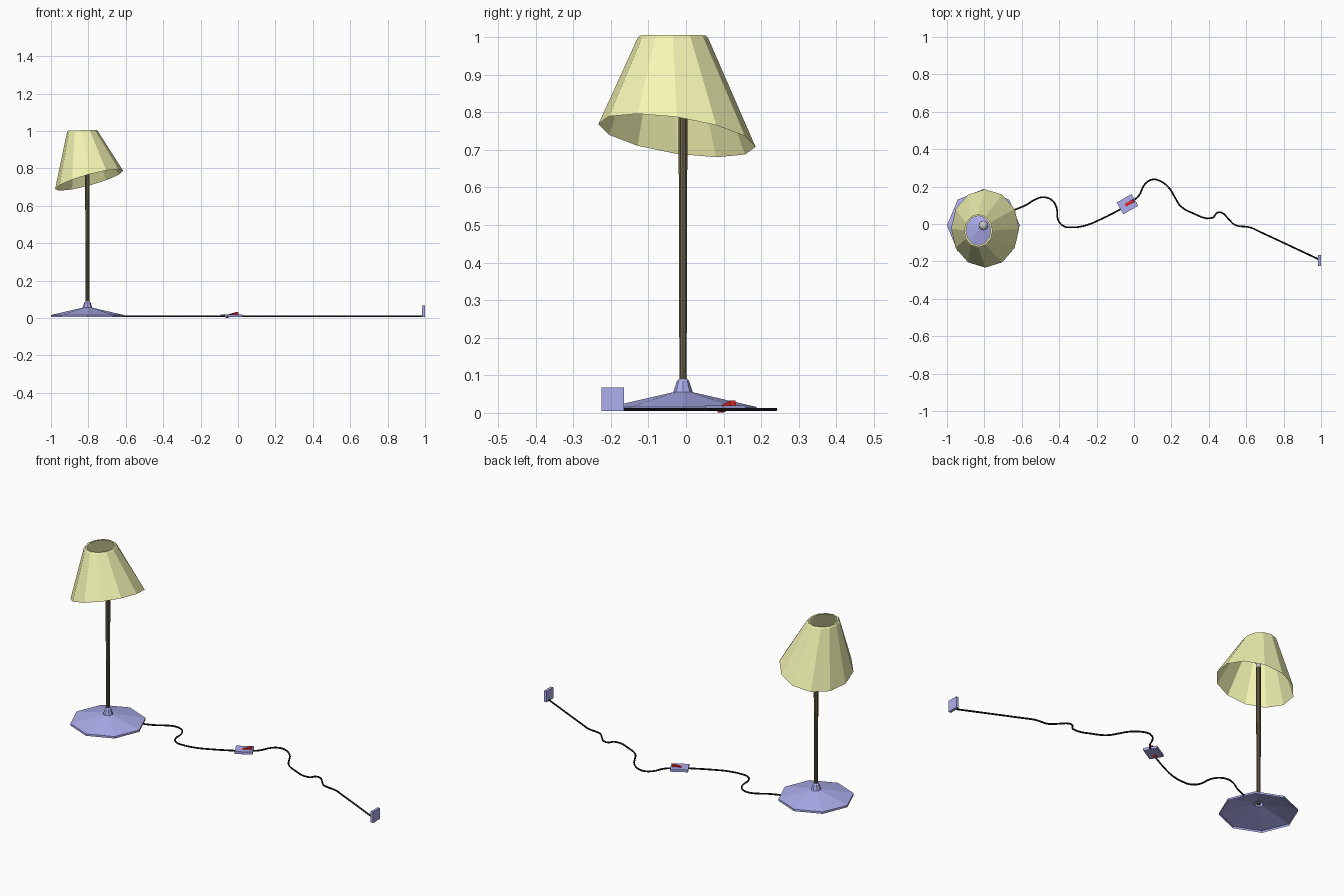
import bpy, bmesh
from math import sin, cos, pi, radians
from mathutils import Matrix, Vector

if "Cube" in bpy.data.objects:
    bpy.data.objects.remove(bpy.data.objects["Cube"])


def material(name, rgb):
    m = bpy.data.materials.new(name)
    m.diffuse_color = (*rgb, 1)
    m.use_nodes = True
    m.node_tree.nodes["Principled BSDF"].inputs["Base Color"].default_value = m.diffuse_color
    return m


BLUE = material("blue_plastic", (0.42, 0.42, 0.85))
YELLOW = material("yellow_shade", (0.90, 0.92, 0.45))
BROWN = material("dark_pole", (0.16, 0.13, 0.07))
BLACK = material("black_cord", (0.01, 0.01, 0.01))
RED = material("red_switch", (0.80, 0.02, 0.02))


def add_object(name, bm, mat=None):
    me = bpy.data.meshes.new(name)
    bm.to_mesh(me)
    bm.free()
    ob = bpy.data.objects.new(name, me)
    bpy.context.collection.objects.link(ob)
    if mat:
        me.materials.append(mat)
    return ob


def loft(name, rings, sides, mat=None, cap=False):
    """Each ring: (cx, cy, cz, rx, ry, slope_x, slope_y)."""
    bm = bmesh.new()
    loops = []
    for cx, cy, cz, rx, ry, sx, sy in rings:
        pts = [(rx * cos(2 * pi * i / sides), ry * sin(2 * pi * i / sides)) for i in range(sides)]
        loops.append([bm.verts.new((cx + x, cy + y, cz + sx * x + sy * y)) for x, y in pts])
    for a, b in zip(loops, loops[1:]):
        for i in range(sides):
            j = (i + 1) % sides
            bm.faces.new((a[i], a[j], b[j], b[i]))
    if cap:
        bm.faces.new(loops[0][::-1])
        bm.faces.new(loops[-1])
    return add_object(name, bm, mat)


def lathe(name, profile, sides, mat=None, cap=False):
    return loft(name, [(PX, PY, z, r, r, 0, 0) for r, z in profile], sides, mat, cap)


def box(name, centre, size, mat, rot=Matrix.Identity(4)):
    bm = bmesh.new()
    m = Matrix.Translation(Vector(centre)) @ rot @ Matrix.Diagonal((*size, 1))
    bmesh.ops.create_cube(bm, size=1, matrix=m)
    return add_object(name, bm, mat)


PX, PY = -0.805, -0.008  # lamp axis

# Hollow octagonal foot with a collar for the pole
lathe("base", [(0.195, 0.005), (0.195, 0.016), (0.026, 0.055),
               (0.016, 0.085), (0.010, 0.091)], 8, BLUE)

# Slightly widening pole
lathe("pole", [(0.010, 0.055), (0.0125, 0.83)], 10, BROWN, cap=True)

# Bulb on a narrow neck
bulb = [(0.010, 0.83), (0.012, 0.848)]
bulb += [(0.026 * cos(a), 0.875 + 0.026 * sin(a)) for a in (radians(d) for d in range(-50, 81, 26))]
lathe("bulb", bulb, 12, cap=True)

# Shade: tilted lower edge, level top with a small inward lip
loft("shade", [(-0.796, -0.024, 0.738, 0.182, 0.209, 0.27, -0.145),
               (-0.832, -0.035, 0.997, 0.082, 0.094, 0.03, 0),
               (-0.832, -0.035, 1.004, 0.076, 0.088, 0.02, 0),
               (-0.832, -0.035, 1.003, 0.066, 0.079, 0.02, 0)], 12, YELLOW)


# Cord lying on the floor
def cord(name, pts):
    cu = bpy.data.curves.new(name, "CURVE")
    cu.dimensions = "3D"
    cu.bevel_depth = 0.0045
    cu.bevel_resolution = 1
    cu.resolution_u = 4
    cu.use_fill_caps = True
    sp = cu.splines.new("BEZIER")
    sp.bezier_points.add(len(pts) - 1)
    for bp, (x, y) in zip(sp.bezier_points, pts):
        bp.co = (x, y, 0.0095)
        bp.handle_left_type = bp.handle_right_type = "AUTO"
    cu.materials.append(BLACK)
    ob = bpy.data.objects.new(name, cu)
    bpy.context.collection.objects.link(ob)


cord("cord_to_lamp", [(-0.64, 0.075), (-0.58, 0.10), (-0.52, 0.135), (-0.48, 0.143), (-0.44, 0.128),
                      (-0.415, 0.09), (-0.405, 0.02), (-0.375, -0.012), (-0.33, -0.018),
                      (-0.26, -0.008), (-0.18, 0.024), (-0.06, 0.085)])
cord("cord_to_plug", [(-0.01, 0.12), (0.025, 0.15), (0.06, 0.215), (0.10, 0.238), (0.14, 0.23),
                      (0.19, 0.19), (0.22, 0.14), (0.25, 0.095), (0.31, 0.06), (0.42, 0.033),
                      (0.445, 0.06), (0.47, 0.06), (0.50, 0.033), (0.54, -0.005), (0.62, -0.018),
                      (0.68, -0.045), (0.99, -0.19)])

# Inline switch with a tilted rocker
turn = Matrix.Rotation(radians(30), 4, "Z")
box("switch_body", (-0.035, 0.106, 0.0125), (0.092, 0.072, 0.014), BLUE, turn)
box("switch_rocker", (-0.032, 0.108, 0.0165), (0.072, 0.017, 0.014), RED,
    turn @ Matrix.Rotation(radians(-15), 4, "Y"))

# Wall plug
box("plug", (0.9925, -0.195, 0.036), (0.015, 0.06, 0.062), BLUE)
